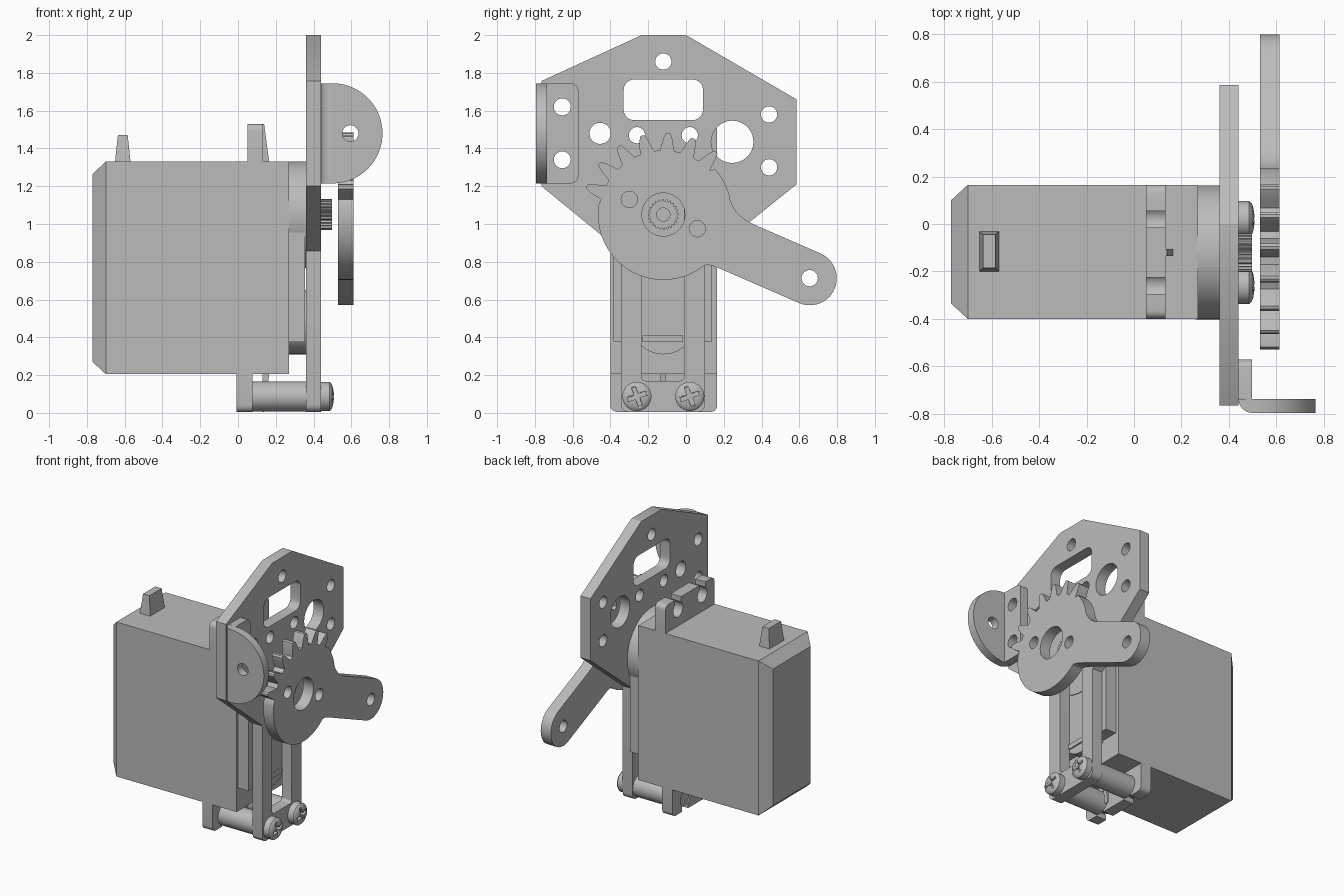
import bpy, bmesh, math
from math import sin, cos, radians
from mathutils import Vector

cube = bpy.data.objects.get("Cube")
if cube:
    bpy.data.objects.remove(cube)

grey = bpy.data.materials.new("light_grey")
grey.use_nodes = True
grey.diffuse_color = (0.5, 0.5, 0.5, 1)
grey.node_tree.nodes["Principled BSDF"].inputs["Base Color"].default_value = grey.diffuse_color

# Maps profile (u, v) and depth w to world space
PLANES = {"YZ": lambda u, v, w: (w, u, v),
          "XZ": lambda u, v, w: (u, w, v),
          "XY": lambda u, v, w: (u, v, w)}


def finish(name, bm):
    bmesh.ops.remove_doubles(bm, verts=bm.verts, dist=1e-5)
    bmesh.ops.recalc_face_normals(bm, faces=bm.faces)
    mesh = bpy.data.meshes.new(name)
    bm.to_mesh(mesh)
    bm.free()
    mesh.materials.append(grey)
    ob = bpy.data.objects.new(name, mesh)
    bpy.context.collection.objects.link(ob)
    bpy.ops.object.select_all(action="DESELECT")
    ob.select_set(True)
    bpy.context.view_layer.objects.active = ob
    bpy.ops.object.shade_smooth_by_angle(angle=radians(30))
    return ob


def arc(u, v, r, a0=0, a1=360, n=32):
    """Arc points in degrees; a full circle drops its repeated end."""
    steps = n if a1 - a0 == 360 else n + 1
    return [(u + r * cos(radians(a0 + (a1 - a0) * i / n)),
             v + r * sin(radians(a0 + (a1 - a0) * i / n))) for i in range(steps)]


def round_rect(u0, u1, v0, v1, r):
    pts = []
    for u, v, a in ((u1 - r, v1 - r, 0), (u0 + r, v1 - r, 90),
                    (u0 + r, v0 + r, 180), (u1 - r, v0 + r, 270)):
        pts += arc(u, v, r, a, a + 90, 6)
    return pts


def plate(name, plane, w0, w1, outline, holes=()):
    """Extrude a flat outline with holes between two depths."""
    cu = bpy.data.curves.new(name, "CURVE")
    cu.dimensions, cu.fill_mode, cu.extrude = "2D", "BOTH", (w1 - w0) / 2
    for loop in (outline, *holes):
        sp = cu.splines.new("POLY")
        sp.points.add(len(loop) - 1)
        for p, (u, v) in zip(sp.points, loop):
            p.co = (u, v, 0, 1)
        sp.use_cyclic_u = True
    tmp = bpy.data.objects.new(name + "_curve", cu)
    bpy.context.collection.objects.link(tmp)
    bpy.context.view_layer.update()
    mesh = bpy.data.meshes.new_from_object(tmp.evaluated_get(bpy.context.evaluated_depsgraph_get()))
    bm = bmesh.new()
    bm.from_mesh(mesh)
    bpy.data.objects.remove(tmp)
    bpy.data.curves.remove(cu)
    bpy.data.meshes.remove(mesh)
    for vert in bm.verts:
        u, v, w = vert.co
        vert.co = PLANES[plane](u, v, w + (w0 + w1) / 2)
    return finish(name, bm)


def loft(name, rings):
    """Skin equal-sized rings of points and cap both ends."""
    bm = bmesh.new()
    rows = [[bm.verts.new(p) for p in ring] for ring in rings]
    for a, b in zip(rows, rows[1:]):
        for i in range(len(a)):
            j = (i + 1) % len(a)
            bm.faces.new((a[i], a[j], b[j], b[i]))
    bm.faces.new(rows[0])
    bm.faces.new(rows[-1])
    return finish(name, bm)


def lathe_x(name, y, z, profile):
    return loft(name, [[(x, u, v) for u, v in arc(y, z, r)] for x, r in profile])


def rect(u0, u1, v0, v1):
    return [(u0, v0), (u1, v0), (u1, v1), (u0, v1)]


SHAFT = (-0.12, 1.05)
SCREW_Y = (-0.26, 0.02)

# Motor housing with a chamfered rear end
loft("motor_housing", [[(x, y, z) for y, z in rect(-0.4 + d, 0.165 - d, 0.205 + d, 1.33 - d)]
                       for x, d in ((-0.77, 0.065), (-0.7, 0), (0.27, 0))])

# Tapered cable exit on top
loft("cable_exit", [[(x, y, z) for x, y in rect(-0.61 - w, -0.61 + w, -0.115 - d, -0.115 + d)]
                    for z, w, d in ((1.32, 0.042, 0.085), (1.47, 0.026, 0.07))])

# Raised gear case on the output side
plate("gear_case", "YZ", 0.26, 0.355, rect(-0.385, 0.135, 0.375, 1.05))
plate("gear_case_round", "YZ", 0.26, 0.36, arc(*SHAFT, 0.282, n=64))
plate("gear_case_foot", "YZ", 0.26, 0.36, arc(SHAFT[0], 0.48, 0.17, n=48))
plate("gear_case_ridge", "YZ", 0.35, 0.37, rect(-0.23, -0.015, 0.375, 0.41))


# Mounting ears with open keyhole slots, and their small gussets
def ear(name, x0, base, s):
    pts = [(-0.4, -0.01)] + arc(-0.365, 0.165, 0.035, 180, 90, 5)
    for y in SCREW_Y:
        pts += [(y - 0.035, 0.2)] + arc(y, 0.12, 0.055, 129.5, 410.5, 24) + [(y + 0.035, 0.2)]
    pts += arc(0.13, 0.165, 0.035, 90, 0, 5) + [(0.165, -0.01)]
    plate(name, "YZ", x0, x0 + 0.083, [(y, base + s * h) for y, h in pts])
    plate(name + "_gusset", "XZ", -0.135, -0.105,
          [(x, base + s * h) for x, h in ((0.13, 0), (0.165, 0), (0.138, 0.2), (0.13, 0.2))])


ear("upper_ear", 0.05, 1.33, 1)
ear("lower_ear", -0.007, 0.205, -1)

# Mounting plate with legs, window and holes
holes = [arc(y, z, r) for y, z, r in (
    (-0.12, 1.86, 0.043), (-0.455, 1.48, 0.056), (-0.26, 1.47, 0.043), (0.02, 1.47, 0.043),
    (0.245, 1.435, 0.112), (0.44, 1.58, 0.043), (0.44, 1.3, 0.043),
    (-0.655, 1.62, 0.045), (-0.655, 1.34, 0.045))]
holes.append(round_rect(-0.33, 0.09, 1.55, 1.765, 0.055))
holes.append(round_rect(-0.235, -0.01, 0.17, 1.17, 0.02))
outline = [(-0.235, 2), (-0.765, 1.757), (-0.765, 1.2), (-0.345, 0.856)]
outline += arc(-0.305, 0.045, 0.04, 180, 270, 6) + arc(0.06, 0.045, 0.04, 270, 360, 6)
outline += [(0.1, 0.82), (0.585, 1.21), (0.585, 1.66), (0, 2)]
plate("mounting_plate", "YZ", 0.36, 0.44, outline, holes)

# Angle bracket: flange on the plate, bend, and rounded tab
plate("bracket_flange", "YZ", 0.44, 0.498,
      [(-0.735, 1.745), (-0.735, 1.215)] + arc(-0.61, 1.255, 0.04, 270, 360, 6)
      + arc(-0.61, 1.705, 0.04, 0, 90, 6),
      [arc(-0.655, z, 0.045) for z in (1.62, 1.34)])
plate("bracket_bend", "XY", 1.215, 1.745, arc(0.498, -0.737, 0.058, 180, 270, 8) + [(0.498, -0.735)])
plate("bracket_tab", "XZ", -0.795, -0.737, [(0.495, 1.745), (0.495, 1.215)]
      + arc(0.5, 1.48, 0.265, -90, 90, 48), [arc(0.595, 1.48, 0.043)])

# Standoffs and cross-recessed screws
for side, y in zip(("front", "back"), SCREW_Y):
    lathe_x(side + "_standoff", y, 0.087, [(0, 0.05), (0.075, 0.05), (0.075, 0.079), (0.36, 0.079)])
    screw = lathe_x(side + "_screw", y, 0.087,
                    [(0.43, 0.077), (0.485, 0.077), (0.495, 0.068), (0.502, 0.05), (0.507, 0.02)])
    cross = []
    for k in range(4):
        a = radians(90 * k + 20)
        for u, v in ((0.05, -0.011), (0.05, 0.011), (0.011, 0.011)):
            cross.append((y + u * cos(a) - v * sin(a), 0.087 + u * sin(a) + v * cos(a)))
    cutter = plate("screw_cutter", "YZ", 0.475, 0.53, cross)
    cutter.hide_render = True
    mod = screw.modifiers.new("recess", "BOOLEAN")
    mod.operation, mod.object, mod.solver = "DIFFERENCE", cutter, "EXACT"
    bpy.context.view_layer.objects.active = screw
    bpy.ops.object.modifier_apply(modifier="recess")
    bpy.data.objects.remove(cutter)

# Splined output shaft
spline = []
for i in range(96):
    r = 0.082 if i % 4 < 2 else 0.072
    a = radians(i * 3.75)
    spline.append((SHAFT[0] + r * cos(a), SHAFT[1] + r * sin(a)))
plate("output_shaft", "YZ", 0.36, 0.498, spline, [arc(*SHAFT, 0.035)])
lathe_x("shaft_core", *SHAFT, [(0.36, 0.036), (0.42, 0.036)])

# Sector gear with a lever arm
TIP, ARM_R = Vector((0.655, 0.713)), 0.143
c = Vector(SHAFT)
along = (TIP - c).normalized()
up = Vector((-along.y, along.x))


def fillet(p, q, ctrl):
    return [tuple(p * (1 - t) ** 2 + ctrl * 2 * t * (1 - t) + q * t * t)
            for t in (0, 0.2, 0.4, 0.6, 0.8, 1)]


def polar(r, a):
    return c + Vector((r * cos(radians(a)), r * sin(radians(a))))


gear = fillet(c + along * 0.46 + up * ARM_R, polar(0.362, 13), c + along * 0.35 + up * ARM_R)
gear += arc(*c, 0.365, 14, 41, 8)
for k in range(7):
    mid = 50 + 18.3 * k
    for r, d in ((0.34, -6.5), (0.375, -4.6), (0.41, -3), (0.43, -1.7),
                 (0.434, 0), (0.43, 1.7), (0.41, 3), (0.375, 4.6), (0.34, 6.5)):
        gear.append(tuple(polar(r, mid + d)))
gear += arc(*c, 0.346, 171, 308, 48)
gear += fillet(polar(0.346, 309), c + along * 0.38 - up * ARM_R, c + along * 0.325 - up * ARM_R)
tilt = math.degrees(math.atan2(along.y, along.x))
gear += arc(*TIP, ARM_R, tilt - 90, tilt + 90, 32)
plate("sector_gear", "YZ", 0.53, 0.612, gear,
      [arc(*c, 0.114, n=48), arc(-0.3, 1.13, 0.043), arc(0.06, 0.975, 0.043), arc(*TIP, 0.043)])
